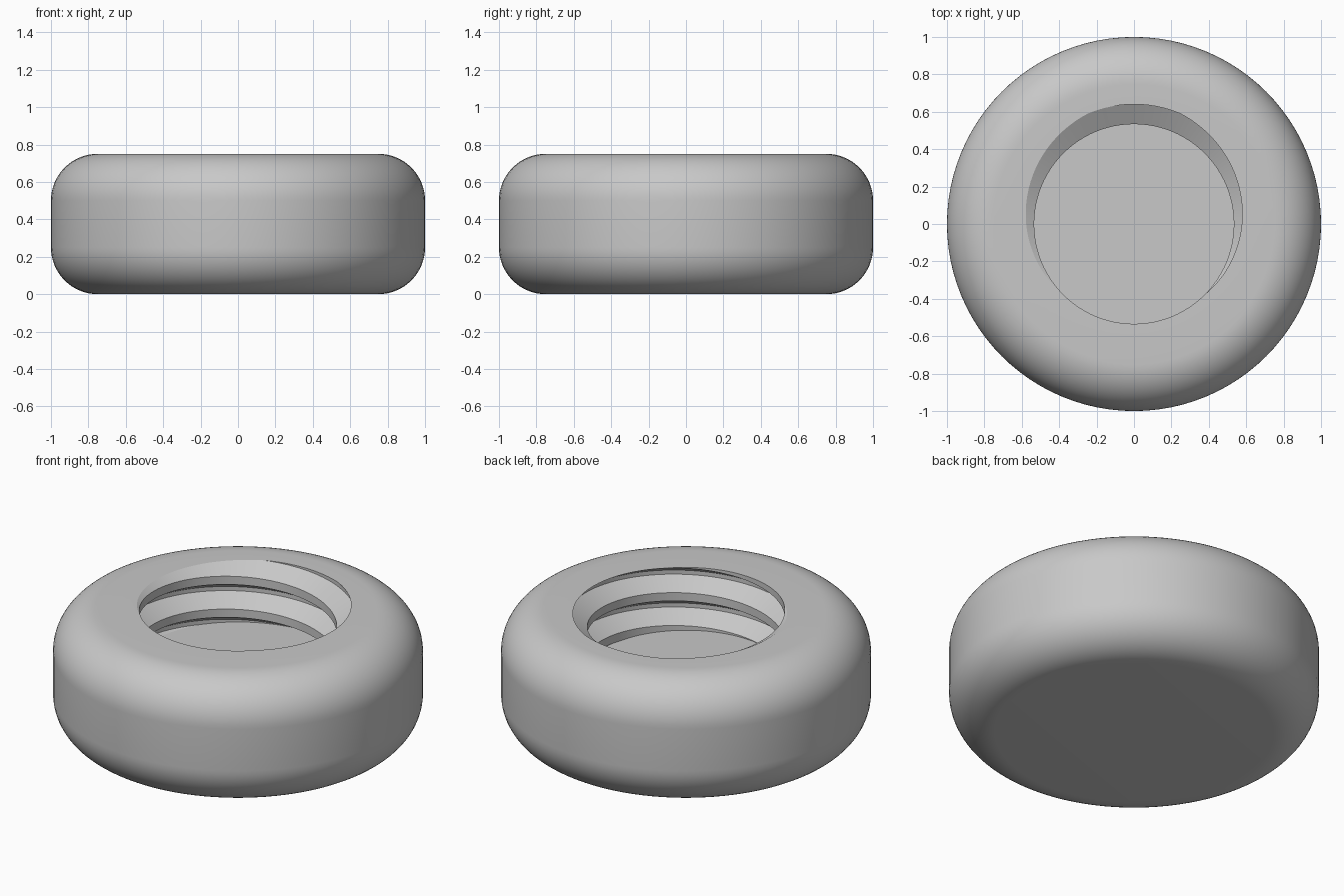
import bpy, bmesh
from math import pi, sin, cos, radians
from mathutils import Vector

cube = bpy.data.objects.get("Cube")
if cube:
    bpy.data.objects.remove(cube, do_unlink=True)

HEIGHT, RADIUS, ROUND = 0.75, 1.0, 0.25
FLOOR = 0.375                      # blind hole floor
PITCH, MAJOR = 0.196, 0.64         # thread
MINOR = MAJOR - 0.5413 * PITCH
STEPS = 96                         # columns per turn


def sweep(bm, profile, first, last, rise=0.0, base=0.0):
    """Sweep (radius, z) points about z, climbing by rise each turn."""
    previous = None
    for i in range(first, last + 1):
        turn = i / STEPS
        a = 2 * pi * turn
        row = [bm.verts.new((r * cos(a), r * sin(a), base + z + rise * turn))
               for r, z in profile]
        if previous:
            for k in range(len(row) - 1):
                bm.faces.new((previous[k], row[k], row[k + 1], previous[k + 1]))
        previous = row
    bmesh.ops.remove_doubles(bm, verts=bm.verts[:], dist=1e-5)


def cap(bm, z):
    """Fill between the open loops lying at height z."""
    edges = [e for e in bm.edges if e.is_boundary
             and all(abs(v.co.z - z) < 1e-4 for v in e.verts)]
    bmesh.ops.triangle_fill(bm, edges=edges, use_beauty=True,
                            normal=Vector((0, 0, 1)))


bm = bmesh.new()

# Threaded hole wall: helical groove with flat root and crest, trimmed to depth
groove = [(MINOR, -0.5), (MINOR, -0.375), (MAJOR, -0.0625),
          (MAJOR, 0.0625), (MINOR, 0.375), (MINOR, 0.5)]
sweep(bm, [(r, z * PITCH) for r, z in groove], -4 * STEPS, 3 * STEPS,
      PITCH, HEIGHT - PITCH / 4)
for z, top in ((HEIGHT, True), (FLOOR, False)):
    bmesh.ops.bisect_plane(bm, geom=bm.verts[:] + bm.edges[:] + bm.faces[:],
                           dist=1e-6, plane_co=(0, 0, z), plane_no=(0, 0, 1),
                           clear_outer=top, clear_inner=not top)

# Outer wall with rounded top and bottom edges
outer = []
for centre, start in ((ROUND, -90), (HEIGHT - ROUND, 0)):
    for k in range(17):
        a = radians(start + 90 * k / 16)
        outer.append((RADIUS - ROUND + ROUND * cos(a), centre + ROUND * sin(a)))
sweep(bm, outer, 0, STEPS)

# Underside, hole floor and top ring
for z in (0, FLOOR, HEIGHT):
    cap(bm, z)
bmesh.ops.recalc_face_normals(bm, faces=bm.faces[:])

mesh = bpy.data.meshes.new("threaded_round_knob")
bm.to_mesh(mesh)
bm.free()
knob = bpy.data.objects.new("threaded_round_knob", mesh)
bpy.context.collection.objects.link(knob)

# Plain grey finish
colour = (0.58, 0.58, 0.58, 1)
grey = bpy.data.materials.new("light_grey")
grey.use_nodes = True
grey.diffuse_color = colour
grey.node_tree.nodes["Principled BSDF"].inputs["Base Color"].default_value = colour
mesh.materials.append(grey)

bpy.ops.object.select_all(action='DESELECT')
knob.select_set(True)
bpy.context.view_layer.objects.active = knob
bpy.ops.object.shade_smooth_by_angle(angle=radians(20))
